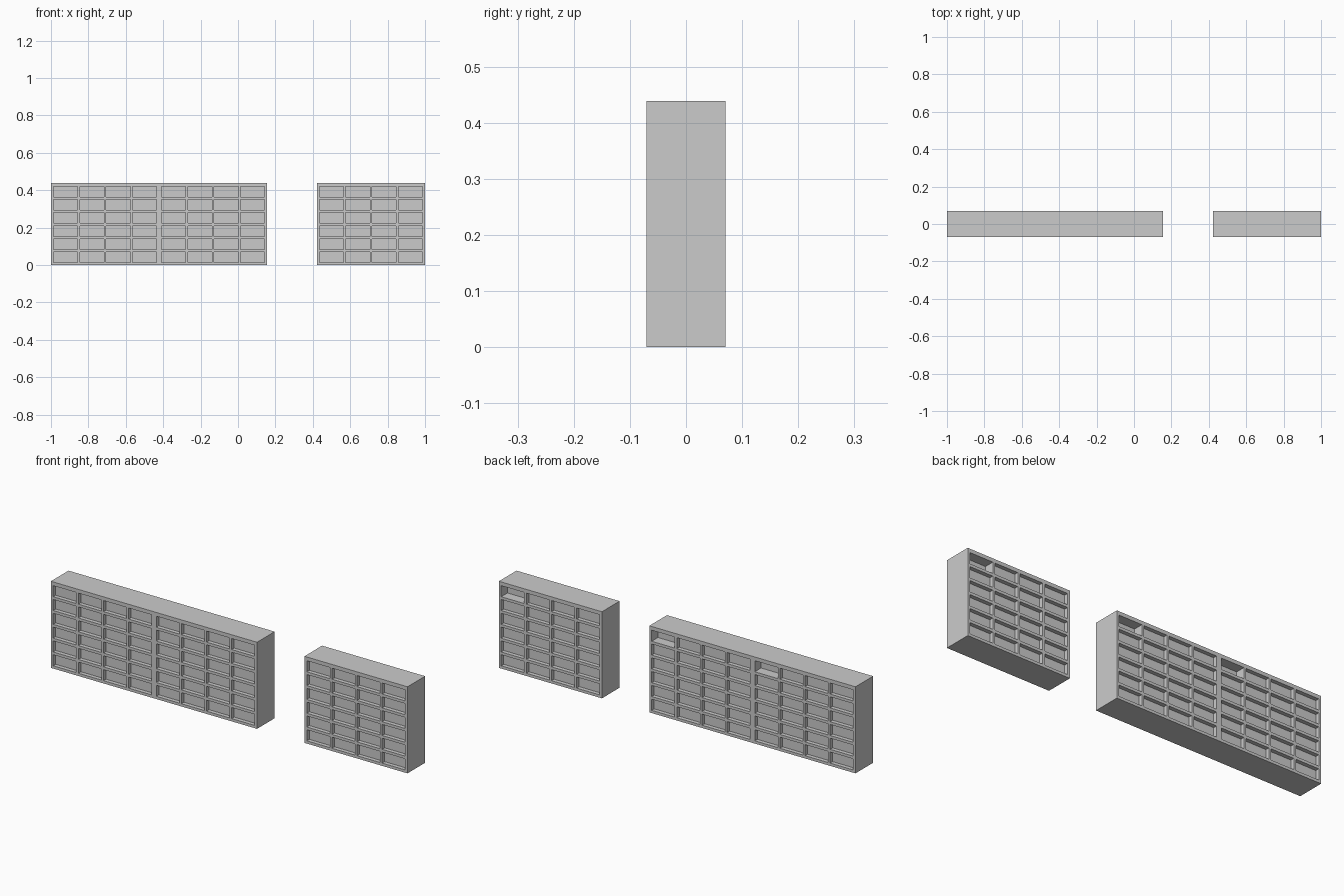
import bpy
import bmesh
from mathutils import Matrix, Vector

cube = bpy.data.objects.get("Cube")
if cube:
    bpy.data.objects.remove(cube, do_unlink=True)

WIDTH, DEPTH, HEIGHT = 0.578, 0.141, 0.439
COLUMNS, ROWS = 4, 6
MARGIN_X, POCKET_W, PITCH_X = 0.013, 0.129, 0.141
MARGIN_Z, POCKET_H, PITCH_Z = 0.014, 0.056, 0.07
RECESS, OPEN_RECESS = 0.02, 0.05

# Single grey finish
grey = bpy.data.materials.new("light grey")
colour = (0.6, 0.6, 0.6, 1)
grey.diffuse_color = colour
grey.use_nodes = True
grey.node_tree.nodes["Principled BSDF"].inputs["Base Color"].default_value = colour


def spans(start, size, pitch, count):
    return [(start + i * pitch, start + i * pitch + size) for i in range(count)]


def inside(value, ranges):
    return any(low < value < high for low, high in ranges)


columns = spans(MARGIN_X - WIDTH / 2, POCKET_W, PITCH_X, COLUMNS)
rows = spans(MARGIN_Z, POCKET_H, PITCH_Z, ROWS)


def cut(bm, position, normal):
    geom = bm.verts[:] + bm.edges[:] + bm.faces[:]
    bmesh.ops.bisect_plane(bm, geom=geom, dist=1e-6, plane_co=position, plane_no=normal)


def cabinet_mesh():
    bm = bmesh.new()
    box = Matrix.Translation((0, 0, HEIGHT / 2)) @ Matrix.Diagonal((WIDTH, DEPTH, HEIGHT, 1))
    bmesh.ops.create_cube(bm, size=1, matrix=box)

    # Divide the case along the pocket borders
    for pair in columns:
        for x in pair:
            cut(bm, (x, 0, 0), (1, 0, 0))
    for pair in rows:
        for z in pair:
            cut(bm, (0, 0, z), (0, 0, 1))

    # Sink the pockets on the front and the back
    bm.normal_update()
    pockets = []
    for face in bm.faces:
        c = face.calc_center_median()
        if abs(face.normal.y) > 0.9 and inside(c.x, columns) and inside(c.z, rows):
            pockets.append(face)
    sunk = bmesh.ops.extrude_discrete_faces(bm, faces=pockets)["faces"]
    for face in sunk:
        c = face.calc_center_median()
        # The top corner pocket at the back is left open and deeper
        is_open = c.y > 0 and c.x > columns[-1][0] and c.z > rows[-1][0]
        depth = OPEN_RECESS if is_open else RECESS
        step = Vector((0, -depth if c.y > 0 else depth, 0))
        bmesh.ops.translate(bm, verts=face.verts[:], vec=step)

    bmesh.ops.recalc_face_normals(bm, faces=bm.faces[:])
    mesh = bpy.data.meshes.new("cabinet")
    bm.to_mesh(mesh)
    bm.free()
    mesh.materials.append(grey)
    return mesh


# Two cabinets side by side and one set apart
mesh = cabinet_mesh()
edge = 1 - WIDTH / 2
for name, x in (("right_cabinet", -edge), ("middle_cabinet", WIDTH - edge), ("left_cabinet", edge)):
    cabinet = bpy.data.objects.new(name, mesh)
    cabinet.location.x = x
    bpy.context.collection.objects.link(cabinet)
